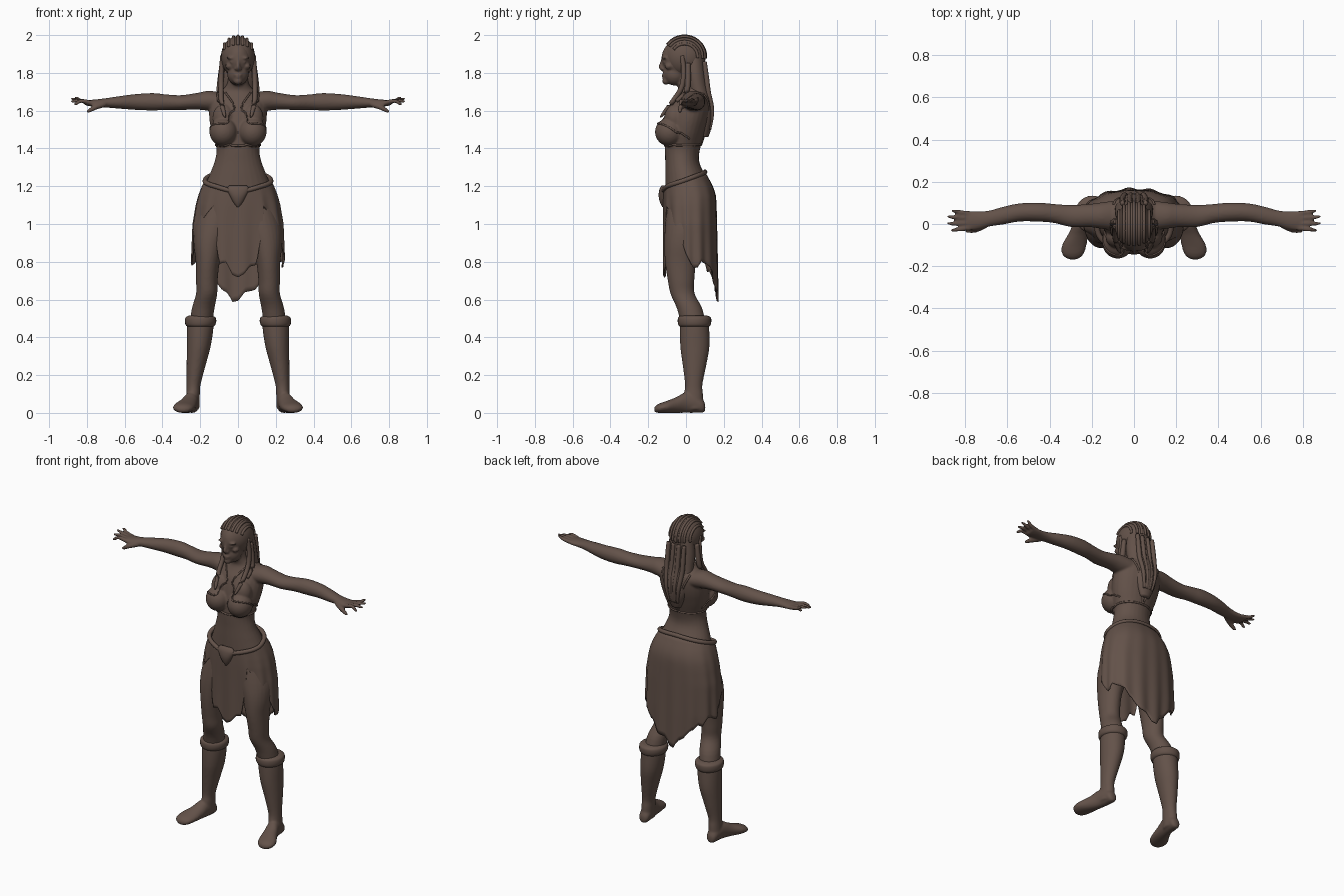
import bpy, bmesh, math, random
from mathutils import Vector, Matrix

random.seed(4)
brown = bpy.data.materials.new("dark brown")
brown.diffuse_color = (0.125, 0.084, 0.067, 1)


def finish(bm, name):
    bmesh.ops.recalc_face_normals(bm, faces=bm.faces)
    me = bpy.data.meshes.new(name)
    bm.to_mesh(me)
    bm.free()
    me.materials.append(brown)
    for p in me.polygons:
        p.use_smooth = True
    ob = bpy.data.objects.new(name, me)
    bpy.context.collection.objects.link(ob)
    return ob


def spline(rows, sub):
    # Catmull-Rom through rows of any width
    out = []
    for i in range(len(rows) - 1):
        a, b, c, d = rows[max(i - 1, 0)], rows[i], rows[i + 1], rows[min(i + 2, len(rows) - 1)]
        for k in range(sub):
            t = k / sub
            out.append([0.5 * (2 * q + (r - p) * t + (2 * p - 5 * q + 4 * r - s) * t * t
                        + (3 * q - p - 3 * r + s) * t ** 3) for p, q, r, s in zip(a, b, c, d)])
    return out + [list(rows[-1])]


def skin(bm, rings, closed=False):
    vs = [[bm.verts.new(p) for p in r] for r in rings]
    n = len(vs[0])
    pairs = list(zip(vs, vs[1:])) + ([(vs[-1], vs[0])] if closed else [])
    for a, b in pairs:
        for i in range(n):
            bm.faces.new((a[i], a[(i + 1) % n], b[(i + 1) % n], b[i]))
    if not closed:
        bm.faces.new(vs[0])
        bm.faces.new(vs[-1])


def loft(bm, axis, rows, side=1, n=28, sub=4):
    # rows: (position on axis, centre a, centre b, radius a, radius b)
    rings = []
    for t, a, b, ra, rb in spline(rows, sub):
        ring = []
        for k in range(n):
            w = math.tau * k / n
            u, v = a + ra * math.cos(w), b + rb * math.sin(w)
            x, y, z = {"x": (t, u, v), "y": (u, t, v), "z": (u, v, t)}[axis]
            ring.append((x * side, y, z))
        rings.append(ring)
    skin(bm, rings)


def tube(bm, rows, side=1, n=10, sub=5, closed=False):
    # rows: (x, y, z, radius)
    pts = spline(rows, sub)
    rings = []
    for i, p in enumerate(pts):
        if closed:
            d = Vector(pts[(i + 1) % len(pts)][:3]) - Vector(pts[i - 1][:3])
        else:
            d = Vector(pts[min(i + 1, len(pts) - 1)][:3]) - Vector(pts[max(i - 1, 0)][:3])
        ref = Vector((0, 0, 1)) if closed or abs(d.normalized().z) < 0.8 else Vector((0, 1, 0))
        u = d.cross(ref).normalized()
        v = d.cross(u).normalized()
        ring = [Vector(p[:3]) + p[3] * (u * math.cos(math.tau * k / n) + v * math.sin(math.tau * k / n))
                for k in range(n)]
        rings.append([(q.x * side, q.y, q.z) for q in ring])
    skin(bm, rings, closed)


def ball(bm, c, r):
    bmesh.ops.create_uvsphere(bm, u_segments=28, v_segments=18, radius=1,
                              matrix=Matrix.Translation(c) @ Matrix.Diagonal((*r, 1)))


def table(rows, t):
    for a, b in zip(rows, rows[1:]):
        if t <= b[0]:
            f = max(0, (t - a[0]) / (b[0] - a[0]))
            return [p + (q - p) * f for p, q in zip(a[1:], b[1:])]
    return list(rows[-1][1:])


# Body: torso, head, arms, legs fused by a voxel remesh
bm = bmesh.new()
torso = [(1.05, .19, -.10, .13), (1.15, .193, -.108, .145), (1.25, .155, -.11, .105),
         (1.33, .124, -.11, .07), (1.40, .114, -.112, .075), (1.48, .138, -.11, .10),
         (1.56, .152, -.10, .125), (1.63, .15, -.08, .135), (1.68, .125, -.05, .128),
         (1.71, .085, -.04, .105), (1.75, .055, -.05, .07), (1.84, .052, -.055, .06)]
loft(bm, "z", [(z, 0, (f + b) / 2, rx, (b - f) / 2) for z, rx, f, b in torso])
ball(bm, (0, -.025, 1.875), (.077, .105, .105))
ball(bm, (0, -.06, 1.795), (.057, .06, .062))
ball(bm, (0, -.105, 1.757), (.024, .021, .02))
ball(bm, (0, -.119, 1.789), (.021, .011, .006))
ball(bm, (0, -.117, 1.777), (.018, .011, .006))
tube(bm, [(0, -.122, 1.88, .008), (0, -.129, 1.855, .008), (0, -.133, 1.83, .012), (0, -.12, 1.816, .01)])
for s in (-1, 1):
    ball(bm, (s * .033, -.113, 1.879), (.028, .014, .008))
    ball(bm, (s * .03, -.110, 1.858), (.014, .013, .008))
    ball(bm, (s * .046, -.09, 1.835), (.02, .022, .018))
    ball(bm, (s * .012, -.124, 1.822), (.009, .01, .008))
    ball(bm, (s * .078, -.005, 1.84), (.012, .02, .032))
    ball(bm, (s * .077, -.088, 1.487), (.074, .076, .075))
    ball(bm, (s * .075, -.06, 1.56), (.06, .055, .075))
    loft(bm, "x", [(.06, .04, 1.64, .075, .05), (.15, .04, 1.652, .063, .053), (.21, .04, 1.65, .055, .045),
                   (.30, .038, 1.643, .052, .039), (.38, .05, 1.645, .045, .041), (.45, .056, 1.647, .045, .046),
                   (.54, .055, 1.646, .043, .042), (.62, .04, 1.644, .042, .034), (.68, .027, 1.642, .038, .027),
                   (.73, .018, 1.64, .042, .022), (.78, .015, 1.64, .047, .017), (.81, .014, 1.641, .043, .012)], s)
    for y0, y1, z1, x1 in ((.05, .062, 1.668, .865), (.027, .034, 1.662, .885), (.003, .002, 1.65, .885), (-.02, -.03, 1.635, .87)):
        tube(bm, [(.78, y0, 1.642, .012), (.83, (y0 + y1) / 2, 1.652, .011), (x1 - .01, y1, z1, .008), (x1, y1, z1, .004)], s)
    tube(bm, [(.71, -.005, 1.635, .018), (.755, -.028, 1.618, .014), (.79, -.032, 1.598, .01), (.80, -.033, 1.591, .005)], s)
    loft(bm, "z", [(1.13, .1, .02, .09, .115), (1.0, .125, .005, .106, .115), (.9, .15, -.015, .085, .1),
                   (.8, .16, -.028, .064, .083), (.7, .165, -.026, .057, .07), (.63, .166, -.018, .056, .064),
                   (.55, .185, .02, .06, .067), (.44, .2, .045, .06, .065)], s)
body = finish(bm, "body")
m = body.modifiers.new("fuse", "REMESH")
m.mode, m.voxel_size, m.use_smooth_shade = "VOXEL", .0065, True
m = body.modifiers.new("soften", "SMOOTH")
m.factor, m.iterations = .5, 3

# Boots with rolled cuffs
for s, name in ((-1, "right_boot"), (1, "left_boot")):
    bm = bmesh.new()
    loft(bm, "z", [(.50, .198, .045, .066, .075), (.45, .2, .045, .07, .078), (.35, .208, .047, .063, .077),
                   (.25, .222, .045, .05, .062), (.15, .235, .041, .037, .046), (.1, .238, .04, .036, .05),
                   (.02, .242, .042, .038, .052)], s)
    loft(bm, "y", [(.102, .24, .028, .012, .016), (.09, .24, .035, .03, .034), (.05, .242, .05, .037, .05),
                   (0, .25, .055, .04, .055), (-.05, .265, .042, .048, .042), (-.10, .283, .032, .058, .032),
                   (-.14, .29, .025, .052, .025), (-.16, .29, .02, .034, .018), (-.168, .29, .018, .015, .01)], s)
    boot = finish(bm, name)
    m = boot.modifiers.new("fuse", "REMESH")
    m.mode, m.voxel_size, m.use_smooth_shade = "VOXEL", .007, True
    m = boot.modifiers.new("soften", "SMOOTH")
    m.iterations = 3
    bm = bmesh.new()
    loft(bm, "z", [(.455, .199, .045, .066, .075), (.465, .199, .045, .078, .085), (.485, .198, .045, .083, .089),
                   (.505, .198, .045, .079, .086), (.515, .198, .043, .062, .07)], s)
    finish(bm, name + "_cuff")

# Hair: cap, braided rows, back fall and front locks
bm = bmesh.new()
ball(bm, (0, -.008, 1.885), (.09, .112, .11))
for i in range(-3, 4):
    x = i * .024
    k = math.sqrt(1 - (x / .092) ** 2)
    tube(bm, [(x, -.008 - .112 * k * math.cos(a), 1.885 + .11 * k * math.sin(a), .008)
              for a in [math.radians(d) for d in range(35, 190, 15)]], n=8, sub=3)
loft(bm, "z", [(1.92, 0, .04, .07, .05), (1.8, 0, .048, .088, .06), (1.72, 0, .062, .09, .06),
               (1.64, 0, .085, .088, .057), (1.56, 0, .1, .072, .044), (1.50, 0, .1, .05, .032), (1.46, 0, .098, .03, .02)])
for s in (-1, 1):
    tube(bm, [(.082, -.02, 1.89, .012), (.088, -.012, 1.80, .014), (.09, -.025, 1.72, .014),
              (.088, -.07, 1.65, .013), (.075, -.115, 1.59, .01), (.068, -.135, 1.565, .004)], s)
    tube(bm, [(.083, .01, 1.85, .014), (.093, .01, 1.76, .016), (.1, .0, 1.70, .014), (.1, -.05, 1.65, .01)], s)
    for x in (.02, .055):
        tube(bm, [(x, .098, 1.86, .012), (x, .108, 1.78, .014), (x, .118, 1.70, .014), (x * .8, .138, 1.6, .012), (x * .5, .126, 1.5, .008)], s)
finish(bm, "hair")

# Halter top edges, laid on the body surface
bpy.context.view_layer.update()
surface = body.evaluated_get(bpy.context.evaluated_depsgraph_get())


def trim(bm, pts, r):
    rows = []
    for p in spline(pts, 8):
        q = surface.closest_point_on_mesh(Vector(p))[1]
        rows.append((*q, r))
    tube(bm, rows, n=8, sub=1)


bm = bmesh.new()
ring = [math.tau * i / 24 for i in range(25)]
trim(bm, [(.128 * math.sin(a), -.015 - .11 * math.cos(a), 1.415) for a in ring], .006)
for s in (-1, 1):
    trim(bm, [(s * .07, -.03, 1.70), (s * .02, -.1, 1.62), (s * .06, -.16, 1.545), (s * .15, -.07, 1.5), (s * .15, .03, 1.44)], .005)
    trim(bm, [(s * .1, .1, 1.69), (s * .07, .14, 1.6), (s * .03, .12, 1.5), (0, .09, 1.42)], .006)
finish(bm, "halter_top_trim")

# Skirt: ragged hem with front flap, side slits and a long back
shape = [(.56, .215, -.112, .166), (.8, .242, -.114, .163), (1.0, .236, -.116, .16), (1.1, .22, -.118, .158),
         (1.15, .207, -.118, .155), (1.2, .188, -.117, .14), (1.25, .163, -.114, .112), (1.3, .138, -.11, .085)]
hem = [(0, .73), (12, .77), (23, .8), (29, .93), (35, 1.1), (50, 1.01), (65, .94), (80, .85), (95, .79),
       (125, .77), (145, .73), (158, .64), (170, .62), (180, .57)]


def waist(a):
    return 1.235 - .04 * math.cos(a) - .022 * max(0, math.cos(a)) ** 8


def around(a, z, grow=0):
    rx, f, b = table(shape, z)
    c, s = math.cos(a), math.sin(a)
    k = 1 / (abs(c) ** 2.3 + abs(s) ** 2.3) ** (1 / 2.3)
    return (s * k * (rx + grow), (f + b) / 2 - c * k * ((b - f) / 2 + grow), z)


bm = bmesh.new()
cols, levels = 144, 22
jag = [random.uniform(-.025, .03) for _ in range(48)]
grid = []
for i in range(cols):
    a = math.tau * i / cols
    deg = 180 - abs(180 - 360 * i / cols)
    tear = (jag[i // 3] * (3 - i % 3) + jag[(i // 3 + 1) % 48] * (i % 3)) / 3
    low = table(hem, deg)[0] + tear * (.3 if 26 < deg < 60 else 1)
    col = []
    for j in range(levels + 1):
        t = j / levels
        z = waist(a) + (low - waist(a)) * t
        col.append(bm.verts.new(around(a, z, .005 * t * math.sin(14 * a))))
    grid.append(col)
for i in range(cols):
    p, q = grid[i], grid[(i + 1) % cols]
    for j in range(levels):
        bm.faces.new((p[j], q[j], q[j + 1], p[j + 1]))
skirt = finish(bm, "skirt")
m = skirt.modifiers.new("cloth", "SOLIDIFY")
m.thickness, m.offset = .006, 0

# Belt and front ornament
bm = bmesh.new()
tube(bm, [(*around(a, waist(a), .002), .013) for a in [math.tau * i / 72 for i in range(72)]], sub=1, closed=True)
finish(bm, "belt")
bm = bmesh.new()
loft(bm, "z", [(1.09, 0, -.118, .006, .008), (1.115, 0, -.12, .025, .018), (1.15, 0, -.122, .043, .023),
               (1.185, 0, -.12, .058, .02), (1.205, 0, -.116, .045, .012)])
finish(bm, "belt_ornament")
